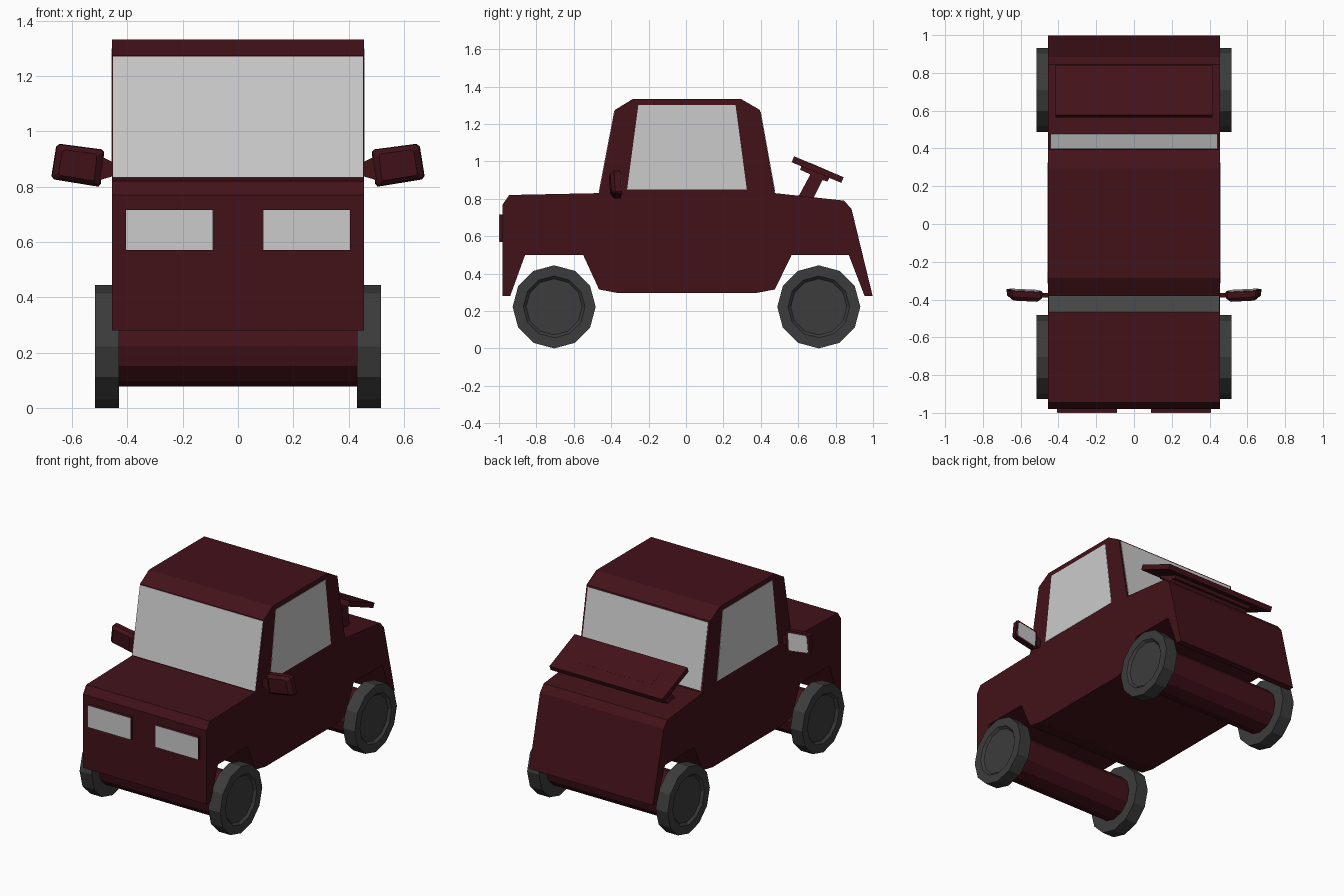
import bpy, bmesh, math
from mathutils import Vector

if "Cube" in bpy.data.objects:
    bpy.data.objects.remove(bpy.data.objects["Cube"])


def material(name, color):
    m = bpy.data.materials.new(name)
    m.diffuse_color = (*color, 1)
    m.use_nodes = True
    m.node_tree.nodes["Principled BSDF"].inputs["Base Color"].default_value = m.diffuse_color
    return m


RED = material("dark_red_paint", (0.055, 0.006, 0.010))
RUBBER = material("dark_rubber", (0.045, 0.045, 0.045))


def loft(name, rings, mat=None):
    """Skin a list of equal-length point rings and cap both ends."""
    bm = bmesh.new()
    vs = [[bm.verts.new(p) for p in ring] for ring in rings]
    n = len(vs[0])
    for a, b in zip(vs, vs[1:]):
        for i in range(n):
            j = (i + 1) % n
            bm.faces.new((a[i], a[j], b[j], b[i]))
    bm.faces.new(vs[0])
    bm.faces.new(vs[-1])
    bmesh.ops.recalc_face_normals(bm, faces=bm.faces)
    me = bpy.data.meshes.new(name)
    bm.to_mesh(me)
    bm.free()
    if mat:
        me.materials.append(mat)
    ob = bpy.data.objects.new(name, me)
    bpy.context.collection.objects.link(ob)
    return ob


def prism(name, profile, x0, x1, mat=None):
    """Side profile (y, z) extruded along x."""
    return loft(name, [[(x, y, z) for y, z in profile] for x in (x0, x1)], mat)


def lathe(name, steps, cy, cz, mat, sides=12):
    """Low-poly turned part around x; steps are (radius, x)."""
    ang = [2 * math.pi * i / sides for i in range(sides)]
    return loft(name, [[(x, cy + r * math.cos(a), cz + r * math.sin(a)) for a in ang]
                       for r, x in steps], mat)


def slab(a, b, t):
    """Thin (y, z) strip centred on line a-b."""
    a, b = Vector(a), Vector(b)
    d = (b - a).normalized()
    n = Vector((-d.y, d.x)) * t / 2
    return [a + n, b + n, b - n, a - n]


# Body shell with wheel arches and cabin
W = 0.455
prism("body", [
    (-0.98, 0.28), (-0.94, 0.28), (-0.86, 0.50), (-0.55, 0.50), (-0.465, 0.315),
    (-0.36, 0.295), (0.37, 0.295), (0.475, 0.315), (0.565, 0.50), (0.87, 0.50),
    (0.955, 0.28), (0.998, 0.28), (0.885, 0.745), (0.845, 0.79), (0.475, 0.83),
    (0.395, 1.275), (0.295, 1.333), (-0.285, 1.333), (-0.38, 1.275), (-0.465, 0.83),
    (-0.945, 0.82), (-0.98, 0.77)], -W, W, RED)

# Front and rear glass
prism("windshield", slab((-0.464, 0.835), (-0.381, 1.27), 0.006), -0.453, 0.453)
prism("rear_window", slab((0.474, 0.84), (0.397, 1.265), 0.006), -0.443, 0.443)

# Axles
for label, y in (("front", -0.705), ("rear", 0.71)):
    lathe(label + "_axle", [(0.145, -0.45), (0.145, 0.45)], y, 0.223, RED)

for s, side in ((-1, "left"), (1, "right")):
    # Wheels with a recessed rim
    for label, y in (("front", -0.705), ("rear", 0.71)):
        lathe(f"{label}_{side}_wheel",
              [(0.15, s * 0.43), (0.222, s * 0.43), (0.222, s * 0.517),
               (0.165, s * 0.517), (0.15, s * 0.502)], y, 0.222, RUBBER)

    # Side window
    prism(side + "_window", [(-0.315, 0.85), (0.325, 0.85), (0.265, 1.30), (-0.255, 1.30)],
          s * 0.452, s * 0.457)

    # Headlight housing and lens
    box = [(0.57, -1), (0.715, -1)]
    prism(side + "_headlight_housing",
          [(-0.998, 0.57), (-0.97, 0.57), (-0.97, 0.717), (-0.998, 0.717)],
          s * 0.09, s * 0.407, RED)
    prism(side + "_headlight_lens",
          [(-1.0, 0.571), (-0.997, 0.571), (-0.997, 0.716), (-1.0, 0.716)],
          s * 0.091, s * 0.406)

    # Door mirror: arm, tilted head and glass
    corners = [(0.484, 0.925), (0.493, 0.935), (0.645, 0.955), (0.658, 0.945),
               (0.675, 0.838), (0.665, 0.826), (0.505, 0.80), (0.496, 0.81)]
    cx, cz = 0.58, 0.878

    def ring(y, k):
        pts = [(cx + (x - cx) * k, cz + (z - cz) * k) for x, z in corners]
        return [(s * x, y + 0.06 * (x - cx) - 0.07 * (z - cz), z) for x, z in pts]

    loft(side + "_mirror_head", [ring(-0.352, 1), ring(-0.385, 0.97), ring(-0.405, 0.72)], RED)
    loft(side + "_mirror_glass", [ring(-0.356, 0.82), ring(-0.349, 0.82)])
    loft(side + "_mirror_arm",
         [[(s * x, y, z) for y, z in ((-0.39, z0), (-0.365, z0), (-0.365, z1), (-0.39, z1))]
          for x, z0, z1 in ((0.445, 0.84, 0.885), (0.515, 0.82, 0.92))], RED)

# Spoiler blade, raised strip and flared support
prism("spoiler_blade", [(0.578, 1.027), (0.565, 0.995), (0.83, 0.885), (0.843, 0.915)],
      -0.415, 0.415, RED)
prism("spoiler_strip", slab((0.66, 0.986), (0.76, 0.943), 0.014), -0.28, 0.28, RED)
support = [(0.595, 0.80), (0.68, 0.80), (0.73, 0.90), (0.757, 0.892), (0.77, 0.92),
           (0.62, 0.985), (0.61, 0.955), (0.665, 0.93)]
loft("spoiler_support",
     [[(s * (0.345 if z < 0.85 else 0.30), y, z) for y, z in support] for s in (-1, 1)], RED)
